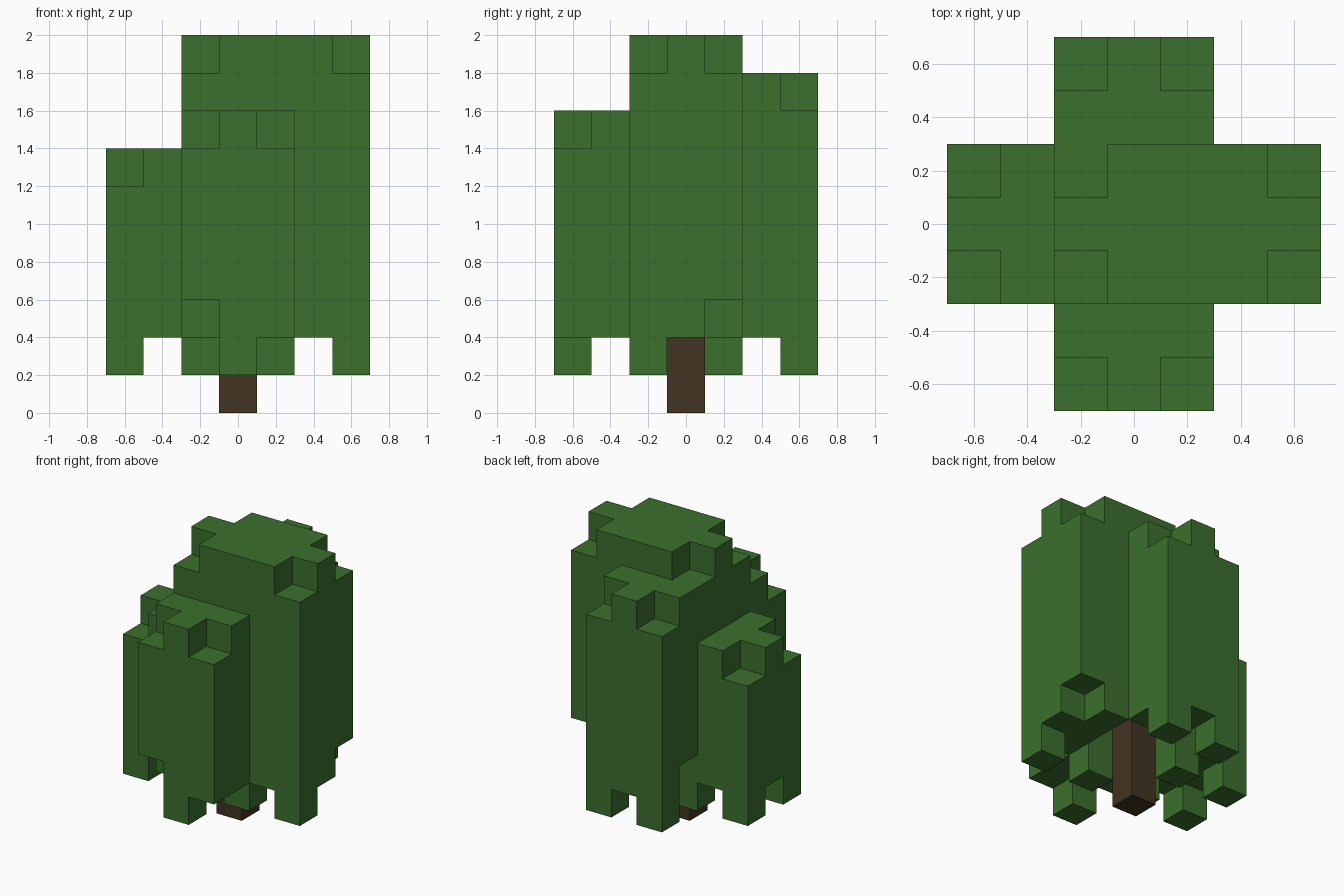
import bpy
import bmesh
from mathutils import Vector

U = 0.2  # edge length of one block

cube = bpy.data.objects.get("Cube")
if cube:
    bpy.data.objects.remove(cube, do_unlink=True)


def make_material(name, rgb):
    mat = bpy.data.materials.new(name)
    mat.use_nodes = True
    colour = (*rgb, 1.0)
    mat.diffuse_color = colour
    bsdf = next(n for n in mat.node_tree.nodes if n.type == "BSDF_PRINCIPLED")
    bsdf.inputs["Base Color"].default_value = colour
    return mat


def block_object(name, cells, mat):
    """Skin a set of grid blocks with only their exposed faces."""
    bm = bmesh.new()
    for cell in cells:
        i, j, k = cell
        centre = Vector((i, j, k + 0.5)) * U
        for axis in range(3):
            for sign in (-1, 1):
                step = [0, 0, 0]
                step[axis] = sign
                if (i + step[0], j + step[1], k + step[2]) in cells:
                    continue
                n = Vector(step)
                a = Vector((0, 0, 0))
                a[(axis + 1) % 3] = 1
                b = n.cross(a)
                corners = (-a - b, a - b, a + b, b - a)
                bm.faces.new([bm.verts.new(centre + (n + c) * U / 2) for c in corners])
    bmesh.ops.remove_doubles(bm, verts=bm.verts, dist=U / 100)
    # Merge the block faces into large flat panels
    bmesh.ops.dissolve_limit(bm, angle_limit=0.01, verts=bm.verts, edges=bm.edges)
    mesh = bpy.data.meshes.new(name)
    bm.to_mesh(mesh)
    bm.free()
    mesh.materials.append(mat)
    obj = bpy.data.objects.new(name, mesh)
    bpy.context.collection.objects.link(obj)
    return obj


leaf_green = make_material("leaf green", (0.0437, 0.162, 0.0262))
bark_brown = make_material("bark brown", (0.0545, 0.0331, 0.016))

# Canopy: four arms of different height around a core, in block units
ONE = range(-1, 2)
tops = {(i, j): 10 for i in range(-1, 4) for j in ONE}
tops.update({(i, j): 8 for i in ONE for j in (-3, -2)})
tops.update({(i, j): 9 for i in ONE for j in (2, 3)})
tops.update({(i, j): 7 for i in (-3, -2) for j in ONE})

# Stepped upper corners
for s in (-1, 1):
    for corner in ((3, s), (-1, s), (s, -3), (s, 3), (-3, s)):
        tops[corner] -= 1

# Ragged underside: hollow core, lowered tips, raised gaps
bottoms = {c: 3 if max(map(abs, c)) < 2 else 2 for c in tops}
for c in ((0, -3), (3, -1), (1, 3), (-1, 3), (-3, -1), (-3, 1), (1, -1), (-1, 1), (-1, -1)):
    bottoms[c] = 1
for c in ((-1, -3), (3, 1), (-1, 2)):
    bottoms[c] = 3

canopy = {(i, j, k) for (i, j) in tops for k in range(bottoms[i, j], tops[i, j])}
block_object("canopy", canopy, leaf_green)

# Trunk
block_object("trunk", {(0, 0, k) for k in range(3)}, bark_brown)
